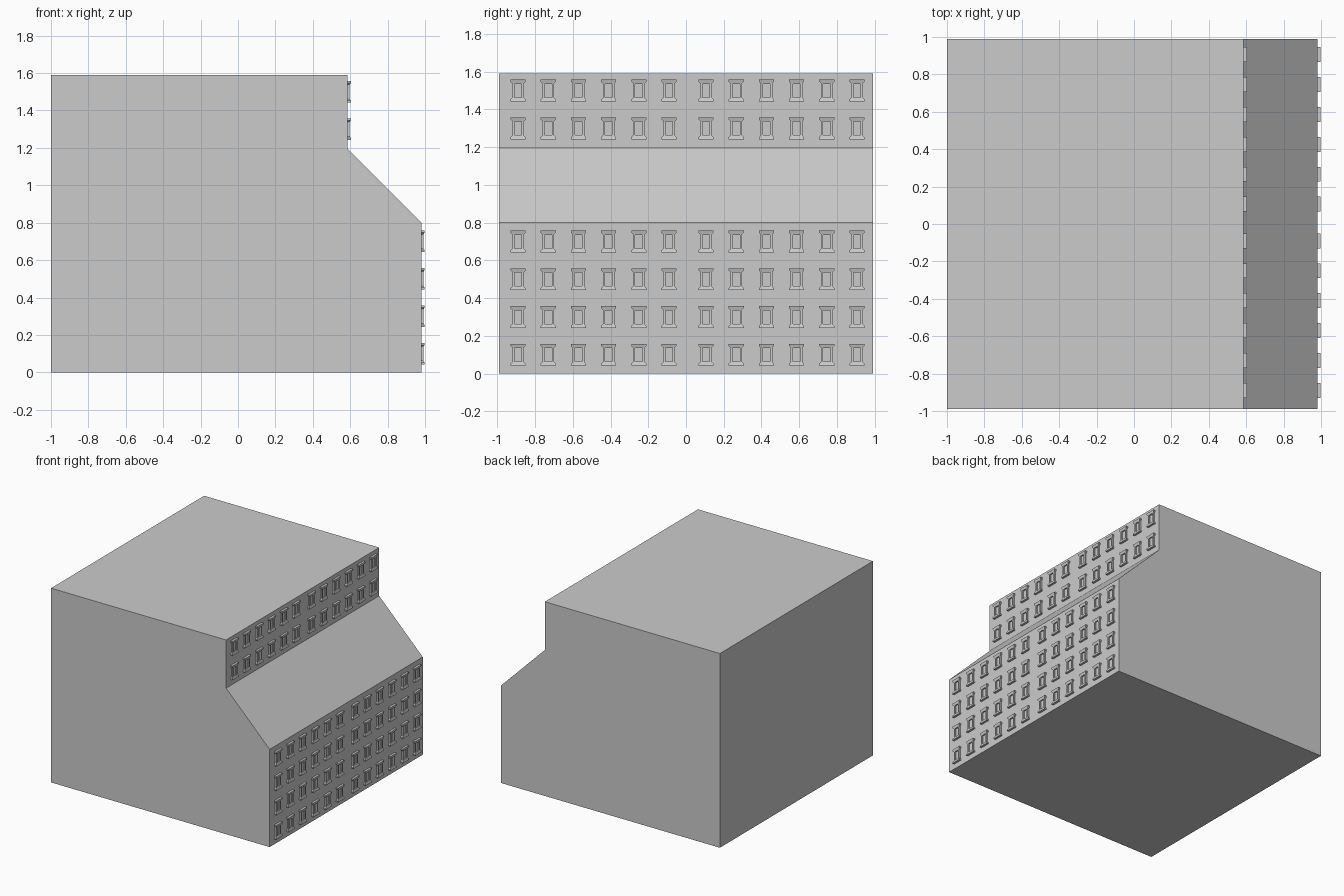
import bpy, bmesh

if "Cube" in bpy.data.objects:
    bpy.data.objects.remove(bpy.data.objects["Cube"])


def make_object(name, bm):
    bmesh.ops.recalc_face_normals(bm, faces=bm.faces)
    mesh = bpy.data.meshes.new(name)
    bm.to_mesh(mesh)
    bm.free()
    obj = bpy.data.objects.new(name, mesh)
    bpy.context.collection.objects.link(obj)
    return obj


# Building block: stepped side profile extruded along y
profile = [(-1, 0), (0.98, 0), (0.98, 0.8), (0.585, 1.195), (0.585, 1.59), (-1, 1.59)]
bm = bmesh.new()
face = bm.faces.new([bm.verts.new((x, -0.99, z)) for x, z in profile])
ext = bmesh.ops.extrude_face_region(bm, geom=[face])
bmesh.ops.translate(bm, vec=(0, 1.98, 0),
                    verts=[v for v in ext["geom"] if isinstance(v, bmesh.types.BMVert)])
make_object("building_body", bm)

# Window frame outline (y, z, depth): flared lintel and sill, slimmer jambs
quarter = [(0.040, 0.058, 0.018), (0.040, 0.047, 0.018), (0.031, 0.038, 0.012)]
upper = quarter[::-1] + [(-y, z, d) for y, z, d in quarter]
outer = upper + [(-y, -z, d) for y, z, d in upper]
inner = [(0.019, 0.036), (-0.019, 0.036), (-0.019, -0.036), (0.019, -0.036)]


def add_window(bm, x, y, z):
    back = [bm.verts.new((x, y + a, z + b)) for a, b, d in outer]
    front = [bm.verts.new((x + d, y + a, z + b)) for a, b, d in outer]
    rim = [bm.verts.new((x + 0.012, y + a, z + b)) for a, b in inner]
    pane = [bm.verts.new((x + 0.002, y + a, z + b)) for a, b in inner]
    n = len(outer)
    for i in range(n):
        j = (i + 1) % n
        bm.faces.new((back[i], back[j], front[j], front[i]))
    # Frame face: lintel, jambs and sill around the opening
    f, r = front, rim
    for ring in ((f[0], f[1], f[2], r[0]), (f[2], f[3], r[1], r[0]), (f[3], f[4], f[5], r[1]),
                 (f[5], f[6], r[2], r[1]), (f[6], f[7], f[8], r[2]), (f[8], f[9], r[3], r[2]),
                 (f[9], f[10], f[11], r[3]), (f[11], f[0], r[0], r[3])):
        bm.faces.new(ring)
    # Reveal and recessed pane
    for i in range(4):
        j = (i + 1) % 4
        bm.faces.new((rim[i], rim[j], pane[j], pane[i]))
    bm.faces.new(pane)


# Window grid: two groups of six columns on each facade
columns = [start + 0.16 * i for start in (-0.89, 0.106) for i in range(6)]
for name, x, rows in (("lower_windows", 0.98, (0.1, 0.3, 0.5, 0.7)),
                      ("upper_windows", 0.585, (1.3, 1.5))):
    bm = bmesh.new()
    for z in rows:
        for y in columns:
            add_window(bm, x, y, z)
    make_object(name, bm)
